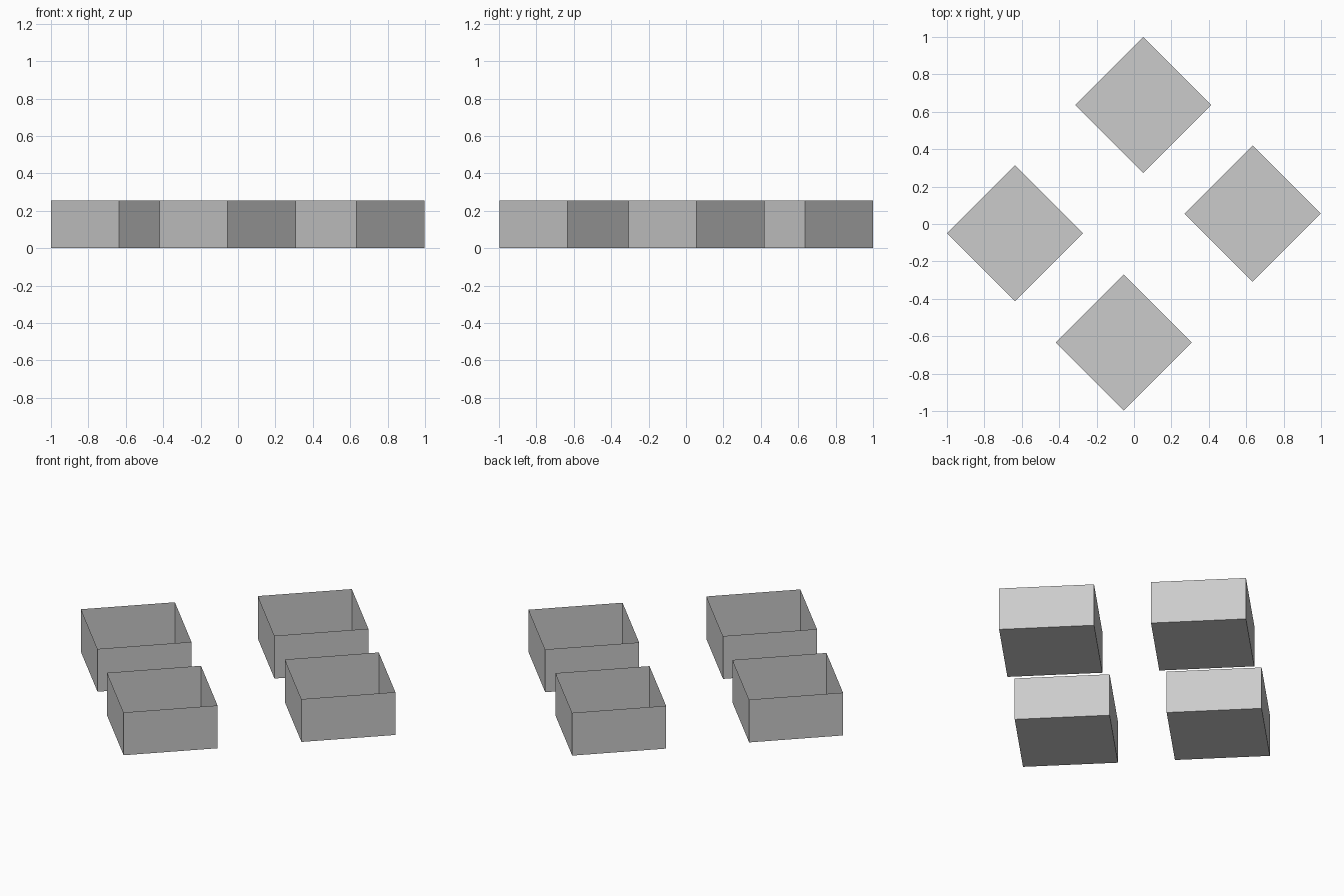
import bpy, bmesh
from math import radians
from mathutils import Matrix

if "Cube" in bpy.data.objects:
    bpy.data.objects.remove(bpy.data.objects["Cube"])

HALF_DIAGONAL = 0.364
HEIGHT = 0.255
SIDE = HALF_DIAGONAL * 2 ** 0.5


def open_box(name, x, y):
    """Thin-walled square tray with a floor and no lid, turned 45 degrees."""
    bm = bmesh.new()
    bmesh.ops.create_cube(bm, size=1)
    lid = [f for f in bm.faces if f.normal.z > 0.9]
    bmesh.ops.delete(bm, geom=lid, context='FACES_ONLY')
    bm.transform(Matrix.Rotation(radians(45), 4, 'Z')
                 @ Matrix.Diagonal((SIDE, SIDE, HEIGHT, 1))
                 @ Matrix.Translation((0, 0, 0.5)))
    mesh = bpy.data.meshes.new(name)
    bm.to_mesh(mesh)
    bm.free()
    obj = bpy.data.objects.new(name, mesh)
    obj.location = (x, y, 0)
    bpy.context.collection.objects.link(obj)


# Four trays arranged around the centre
open_box("back_box", 0.05, 0.636)
open_box("right_box", 0.634, 0.056)
open_box("front_box", -0.055, -0.634)
open_box("left_box", -0.636, -0.05)
